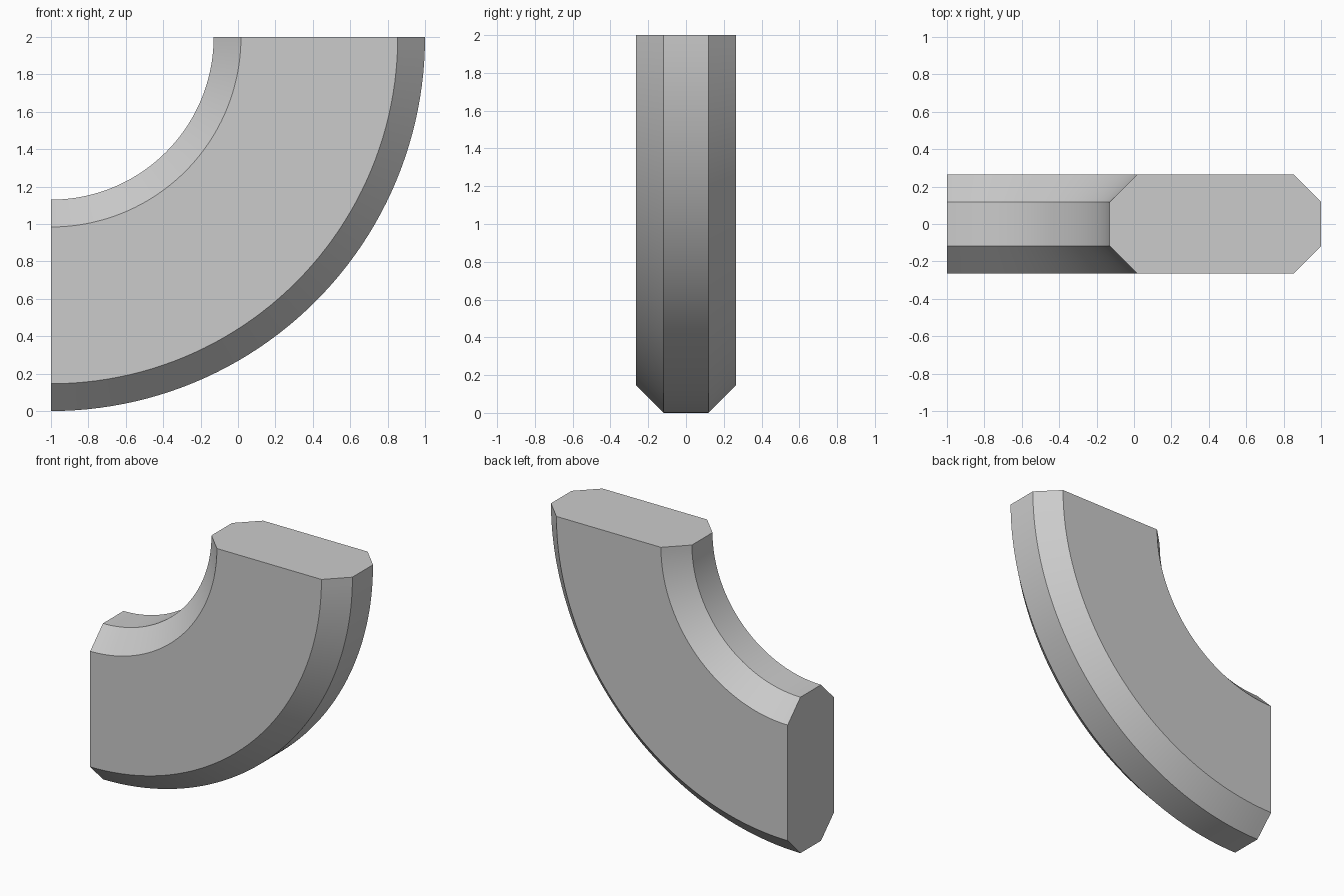
import bpy, bmesh
from math import pi, radians

if "Cube" in bpy.data.objects:
    bpy.data.objects.remove(bpy.data.objects["Cube"])

R_IN, R_OUT = 0.87, 2.0      # inner and outer arc radii
HALF_W, FLAT = 0.264, 0.118  # half thickness and half width of the flat rims
C = HALF_W - FLAT            # chamfer size
CENTRE = (-1, 0, 2)

# Chamfered cross-section as (radius, y)
half = [(R_IN + C, HALF_W), (R_OUT - C, HALF_W), (R_OUT, FLAT)]
profile = half + [(R_OUT, -FLAT), (R_OUT - C, -HALF_W),
                  (R_IN + C, -HALF_W), (R_IN, -FLAT), (R_IN, FLAT)]

# Sweep the section through a quarter turn, from the top end to the left end
bm = bmesh.new()
start = bm.faces.new([bm.verts.new((CENTRE[0] + r, y, CENTRE[2])) for r, y in profile])
bmesh.ops.spin(bm, geom=[start] + start.edges[:] + start.verts[:], cent=CENTRE,
               axis=(0, 1, 0), angle=pi / 2, steps=48, use_duplicate=False)

# Close any open end and tidy
bmesh.ops.remove_doubles(bm, verts=bm.verts[:], dist=1e-5)
bmesh.ops.holes_fill(bm, edges=[e for e in bm.edges if e.is_boundary], sides=0)
bmesh.ops.recalc_face_normals(bm, faces=bm.faces[:])

mesh = bpy.data.meshes.new("curved_beam")
bm.to_mesh(mesh)
bm.free()
beam = bpy.data.objects.new("curved_beam", mesh)
bpy.context.collection.objects.link(beam)

# Smooth along the arc, sharp at the chamfers
bpy.context.view_layer.objects.active = beam
beam.select_set(True)
bpy.ops.object.shade_smooth_by_angle(angle=radians(30))
